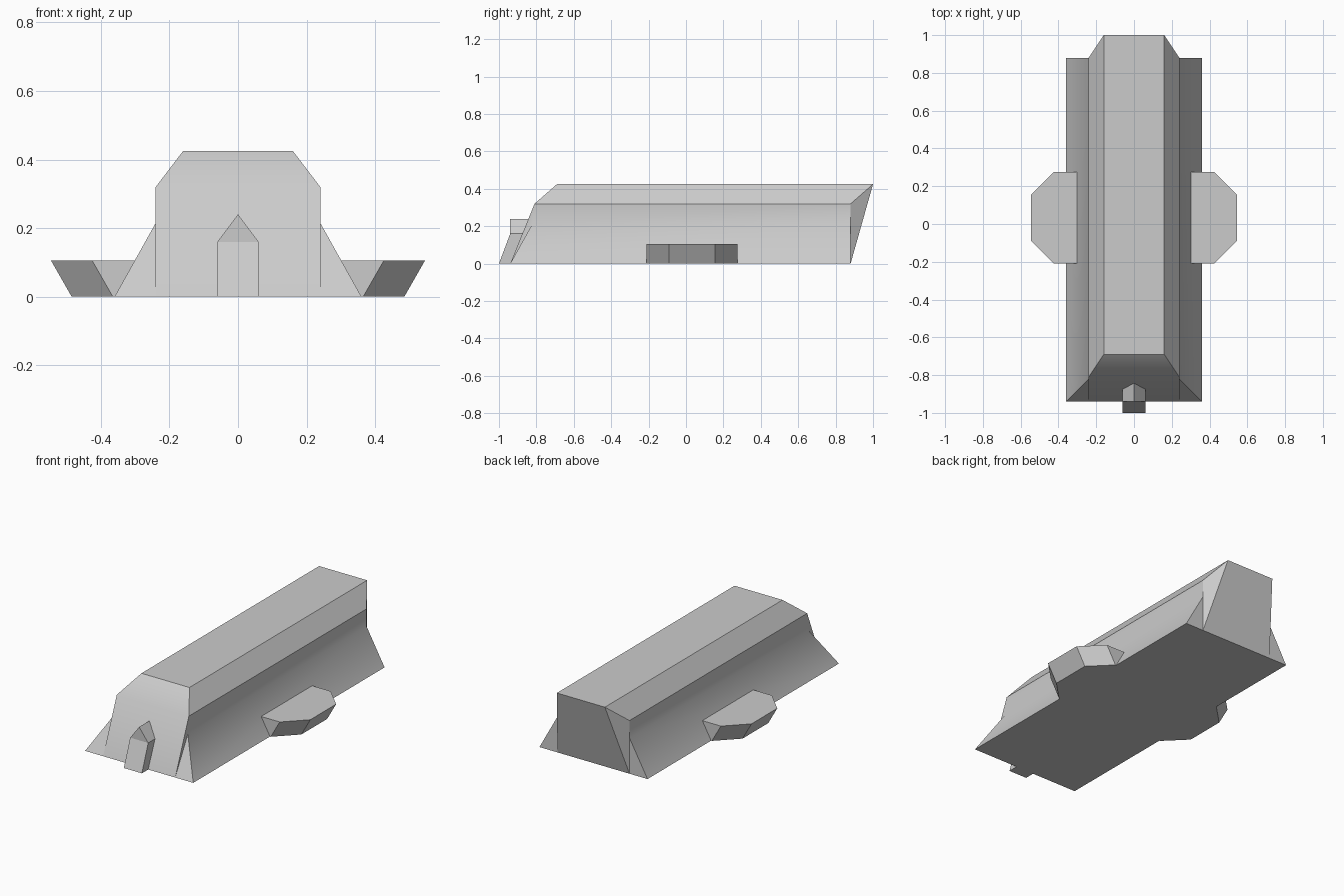
import bpy, bmesh, math

cube = bpy.data.objects.get("Cube")
if cube:
    bpy.data.objects.remove(cube, do_unlink=True)

# One plain grey for everything
GREY = (0.6, 0.6, 0.6, 1.0)
grey = bpy.data.materials.new("plain_grey")
grey.use_nodes = True
grey.diffuse_color = GREY
grey.node_tree.nodes["Principled BSDF"].inputs["Base Color"].default_value = GREY


def finish(name, bm, smooth=False):
    """Turn a bmesh into a named, coloured object."""
    bmesh.ops.recalc_face_normals(bm, faces=bm.faces)
    mesh = bpy.data.meshes.new(name)
    bm.to_mesh(mesh)
    bm.free()
    mesh.materials.append(grey)
    obj = bpy.data.objects.new(name, mesh)
    bpy.context.collection.objects.link(obj)
    if smooth:
        bpy.ops.object.select_all(action='DESELECT')
        obj.select_set(True)
        bpy.context.view_layer.objects.active = obj
        bpy.ops.object.shade_smooth_by_angle(angle=math.radians(32))
    return obj


def loft(name, start, end):
    """Solid between two outlines with the same number of points."""
    bm = bmesh.new()
    a = [bm.verts.new(p) for p in start]
    b = [bm.verts.new(p) for p in end]
    for i in range(len(a)):
        j = (i + 1) % len(a)
        bm.faces.new((a[i], a[j], b[j], b[i]))
    bm.faces.new(a)
    bm.faces.new(b)
    return finish(name, bm)


# Main body: half section as (x, z, front y, rear y), from wall foot outward and up
SECTION = [
    (0.24, 0.0, -0.94, 0.88),     # foot of the wall, under the skirt
    (0.36, 0.0, -0.94, 0.88),     # skirt edge
    (0.24, 0.215, -0.82, 0.88),   # top of the skirt
    (0.24, 0.32, -0.81, 0.88),    # shoulder
    (0.16, 0.425, -0.69, 1.0),    # roof edge
]
bm = bmesh.new()
front, rear = {}, {}
for side in (1, -1):
    front[side] = [bm.verts.new((side * x, yf, z)) for x, z, yf, yr in SECTION]
    rear[side] = [bm.verts.new((side * x, yr, z)) for x, z, yf, yr in SECTION]
    f, r = front[side], rear[side]
    for i in range(len(f) - 1):                 # long side strips
        bm.faces.new((f[i], f[i + 1], r[i + 1], r[i]))
    bm.faces.new(f[0:3])                        # skirt front end
    bm.faces.new((f[0], f[2], f[3]))            # wall behind the nose edge
    bm.faces.new(r[0:3])                        # skirt rear end
    bm.faces.new((r[0], r[2], r[4]))            # rear corner facets
    bm.faces.new((r[2], r[3], r[4]))


def across(ends, i, j):
    bm.faces.new((ends[1][i], ends[1][j], ends[-1][j], ends[-1][i]))


across(front, 0, 3)                             # nose, lower slope
across(front, 3, 4)                             # nose, upper slope
across(rear, 0, 4)                              # overhanging rear wall
for i in (0, 4):                                # floor and roof
    bm.faces.new((front[1][i], front[-1][i], rear[-1][i], rear[1][i]))
finish("main_body", bm, smooth=True)

# Entrance: gabled porch with a sloping front
GABLE = [(-0.06, 0, -1.0), (0.06, 0, -1.0), (0.06, 0.16, -0.94),
         (0, 0.24, -0.94), (-0.06, 0.16, -0.94)]
bm = bmesh.new()
face_pts = [bm.verts.new((x, y, z)) for x, z, y in GABLE]
back_pts = [bm.verts.new((x, -0.80, z)) for x, z, y in GABLE]
bm.faces.new((face_pts[0], face_pts[1], face_pts[2], face_pts[4]))
bm.faces.new(face_pts[2:5])
bm.faces.new(back_pts)
for i in range(5):
    j = (i + 1) % 5
    bm.faces.new((face_pts[i], face_pts[j], back_pts[j], back_pts[i]))
finish("entrance_porch", bm)

# Side platforms: chamfered decks leaning outward
DECK = [(0.30, 0.275), (0.425, 0.275), (0.545, 0.155),
        (0.545, -0.09), (0.425, -0.21), (0.30, -0.21)]
for name, side in (("left_platform", 1), ("right_platform", -1)):
    loft(name,
         [(side * x, y, 0.105) for x, y in DECK],
         [(side * max(x - 0.06, 0.30), y, 0.0) for x, y in DECK])
